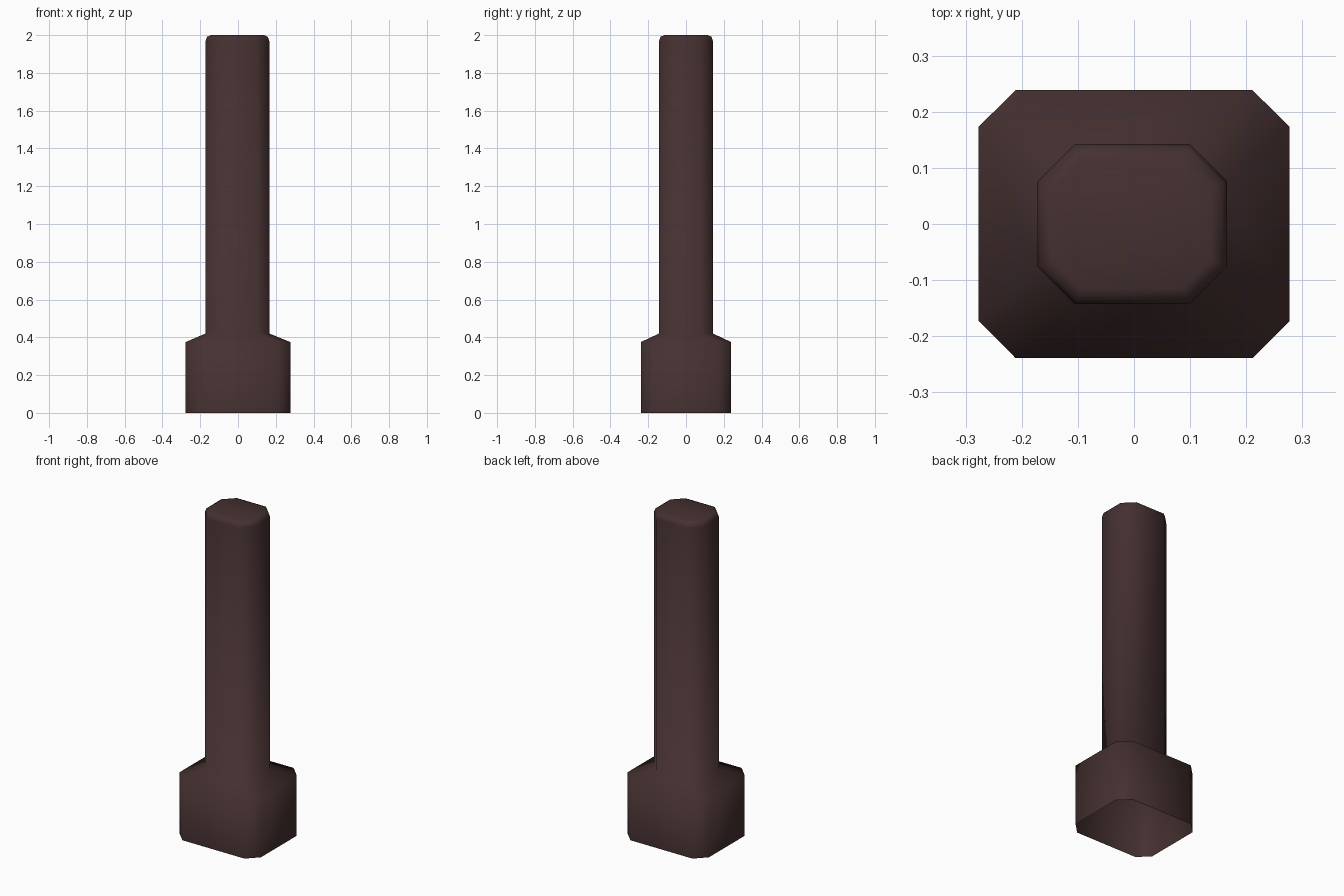
import bpy, bmesh

if "Cube" in bpy.data.objects:
    bpy.data.objects.remove(bpy.data.objects["Cube"])

mat = bpy.data.materials.new("dark brown")
mat.diffuse_color = (0.06, 0.03, 0.03, 1)
mat.use_nodes = True
mat.node_tree.nodes["Principled BSDF"].inputs["Base Color"].default_value = mat.diffuse_color


def octagon(bm, cx, hx, hy, c, z):
    """Ring of a rectangle with cut corners."""
    pts = [(hx, hy - c), (hx - c, hy), (c - hx, hy), (-hx, hy - c),
           (-hx, c - hy), (c - hx, -hy), (hx - c, -hy), (hx, c - hy)]
    return [bm.verts.new((x + cx, y, z)) for x, y in pts]


# Open-bottomed base, sloped shoulder, shaft and softened top: stacked rings
sections = [
    (0, 0.277, 0.239, 0.066, 0.0),
    (0, 0.277, 0.239, 0.066, 0.375),
    (-0.003, 0.169, 0.143, 0.067, 0.42),
    (-0.003, 0.169, 0.143, 0.067, 1.968),
    (-0.003, 0.161, 0.135, 0.062, 1.991),
    (-0.003, 0.141, 0.115, 0.050, 2.0),
]
bm = bmesh.new()
rings = [octagon(bm, *s) for s in sections]
for low, high in zip(rings, rings[1:]):
    for i in range(8):
        j = (i + 1) % 8
        bm.faces.new((low[i], low[j], high[j], high[i]))
bm.faces.new(rings[-1])
for f in bm.faces:
    f.smooth = True

mesh = bpy.data.meshes.new("post")
bm.to_mesh(mesh)
bm.free()
mesh.materials.append(mat)
post = bpy.data.objects.new("post_with_base", mesh)
bpy.context.collection.objects.link(post)
